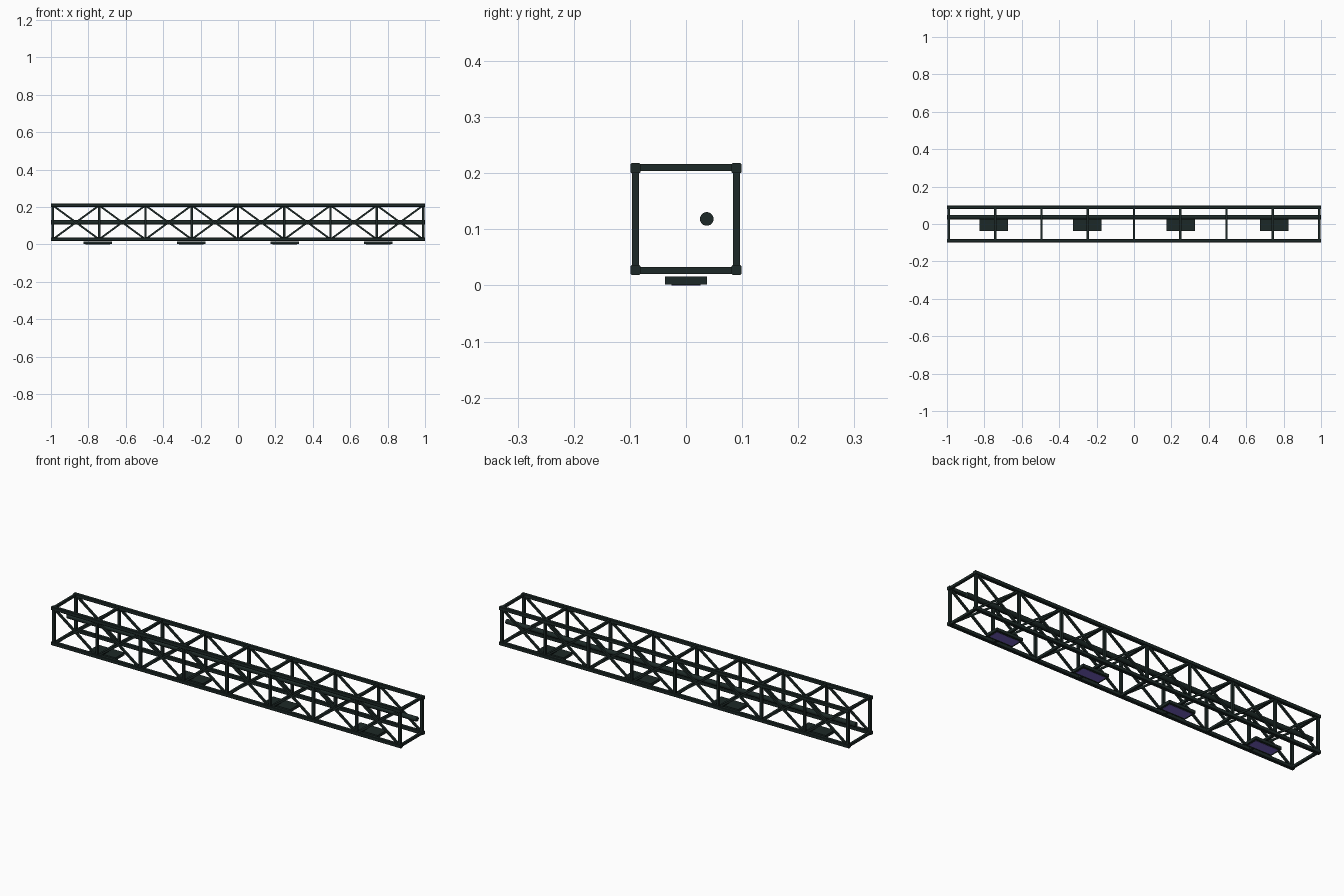
import bpy, bmesh, math
from mathutils import Vector, Matrix

if "Cube" in bpy.data.objects:
    bpy.data.objects.remove(bpy.data.objects["Cube"])


def material(name, rgb):
    m = bpy.data.materials.new(name)
    m.diffuse_color = (*rgb, 1)
    m.use_nodes = True
    m.node_tree.nodes["Principled BSDF"].inputs["Base Color"].default_value = m.diffuse_color
    return m


dark = material("dark metal", (0.012, 0.022, 0.020))
violet = material("violet lens", (0.2, 0.13, 0.6))


def make(name, bm, mat):
    me = bpy.data.meshes.new(name)
    bm.to_mesh(me)
    bm.free()
    me.materials.append(mat)
    ob = bpy.data.objects.new(name, me)
    bpy.context.collection.objects.link(ob)
    return ob


def rod(bm, a, b, half, sides=4, smooth=False):
    """Straight bar between two points, half = distance from axis to a flat side."""
    a, b = Vector(a), Vector(b)
    d = b - a
    r = half / math.cos(math.pi / sides)
    rot = d.to_track_quat('Z', 'Y').to_matrix().to_4x4()
    turn = Matrix.Rotation(math.pi / sides, 4, 'Z')
    res = bmesh.ops.create_cone(bm, cap_ends=True, segments=sides, radius1=r, radius2=r,
                                depth=d.length,
                                matrix=Matrix.Translation((a + b) / 2) @ rot @ turn)
    if smooth:
        for f in {f for v in res["verts"] for f in v.link_faces}:
            f.smooth = len(f.verts) == 4


def box(bm, c, s):
    bmesh.ops.create_cube(bm, size=1, matrix=Matrix.Translation(c) @ Matrix.Diagonal((*s, 1)))


Y, ZB, ZT = 0.09, 0.0275, 0.209
stations = [-0.99 + 0.2475 * i for i in range(9)]

# four long corner chords with slightly broken edges
bm = bmesh.new()
for y in (-Y, Y):
    for z in (ZB, ZT):
        rod(bm, (-1, y, z), (1, y, z), 0.009)
long_edges = [e for e in bm.edges if e.calc_length() > 1]
bmesh.ops.bevel(bm, geom=long_edges, offset=0.002, segments=1, affect='EDGES')
make("truss_chords", bm, dark)

# square frames at every station
bm = bmesh.new()
for x in stations:
    for z in (ZB - 0.001, ZT + 0.0015):
        rod(bm, (x, -Y, z), (x, Y, z), 0.0062)
    for y in (-Y, Y):
        rod(bm, (x, y, ZB), (x, y, ZT), 0.0062)
make("truss_frames", bm, dark)

# crossed diagonals on the front and back
bm = bmesh.new()
for x0, x1 in zip(stations, stations[1:]):
    for y in (-Y, Y):
        rod(bm, (x0, y, ZB), (x1, y, ZT), 0.005)
        rod(bm, (x0, y, ZT), (x1, y, ZB), 0.005)
make("truss_diagonals", bm, dark)

# inner cable pipe
bm = bmesh.new()
rod(bm, (-1, 0.037, 0.1185), (1, 0.037, 0.1185), 0.012, 16, True)
make("inner_pipe", bm, dark)

# lamps hung under the truss, each with a thin coloured lens plate
housing, lens = bmesh.new(), bmesh.new()
for x in (-0.75, -0.25, 0.25, 0.75):
    box(housing, (x, 0, 0.0088), (0.15, 0.074, 0.0144))
    box(housing, (x, 0, 0.002), (0.13, 0.052, 0.003))
    box(lens, (x, 0, 0.0004), (0.13, 0.052, 0.0008))
make("lamp_housings", housing, dark)
make("lamp_lenses", lens, violet)
